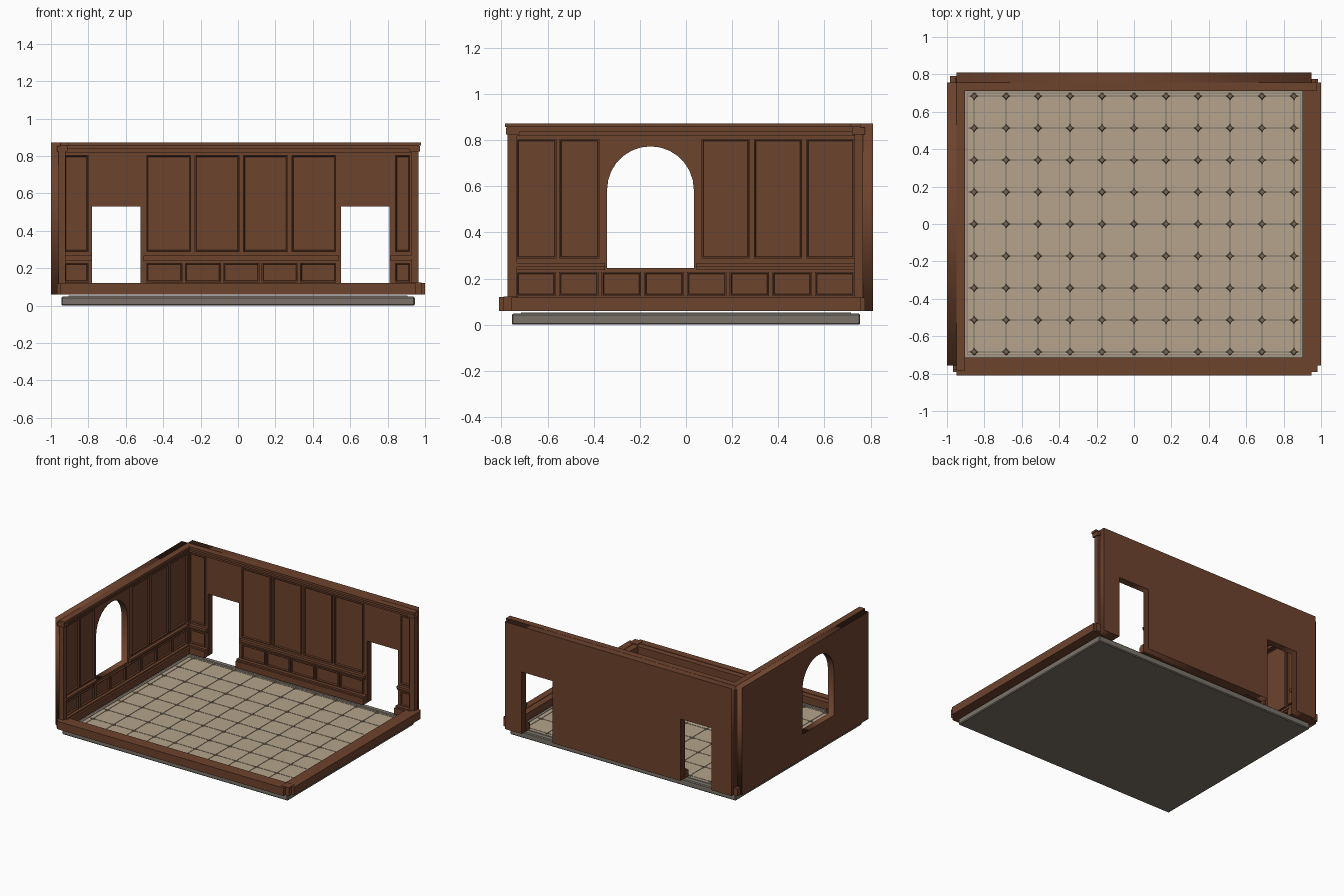
import bpy, bmesh, math
from mathutils import Matrix, Vector

cube = bpy.data.objects.get("Cube")
if cube:
    bpy.data.objects.remove(cube, do_unlink=True)


def material(name, color):
    m = bpy.data.materials.new(name)
    m.use_nodes = True
    m.diffuse_color = (*color, 1)
    m.node_tree.nodes["Principled BSDF"].inputs["Base Color"].default_value = (*color, 1)
    return m


WOOD = material("brown wood", (0.155, 0.056, 0.027))
STONE = material("grey stone", (0.195, 0.17, 0.14))
TILE = material("tan tile", (0.46, 0.37, 0.26))
INSERT = material("dark tile insert", (0.17, 0.13, 0.095))
BORDER = material("pale border", (0.36, 0.32, 0.25))

BX, BY = 0.95, 0.757          # inner wall faces
Z0, Z1, TOP = 0.06, 0.12, 0.872   # base bottom, base top, wall top

# Wall frames: local x runs along the wall, local y points into the room
BACK = Matrix(((1, 0, 0, 0), (0, -1, 0, BY), (0, 0, 1, 0), (0, 0, 0, 1)))
LEFT = Matrix(((0, 1, 0, -BX), (-1, 0, 0, 0), (0, 0, 1, 0), (0, 0, 0, 1)))


def finish(name, bm, mat, frame=Matrix()):
    bm.transform(frame)
    bmesh.ops.recalc_face_normals(bm, faces=bm.faces)
    me = bpy.data.meshes.new(name)
    bm.to_mesh(me)
    bm.free()
    me.materials.append(mat)
    ob = bpy.data.objects.new(name, me)
    bpy.context.collection.objects.link(ob)
    return ob


def add_box(bm, x, y, z):
    lo, hi = Vector((x[0], y[0], z[0])), Vector((x[1], y[1], z[1]))
    mat = Matrix.Translation((lo + hi) / 2) @ Matrix.Diagonal((*(hi - lo), 1))
    return bmesh.ops.create_cube(bm, size=1, matrix=mat)["verts"]


def boxes(name, items, mat=WOOD, frame=Matrix()):
    bm = bmesh.new()
    for item in items:
        add_box(bm, *item)
    return finish(name, bm, mat, frame)


def panels(name, spans, z, frame):
    """Raised mouldings around sunken fields."""
    bm = bmesh.new()
    for span in spans:
        verts = add_box(bm, span, (0, 0.014), z)
        face = max({f for v in verts for f in v.link_faces},
                   key=lambda f: f.calc_center_median().y)
        bmesh.ops.recalc_face_normals(bm, faces=list(bm.faces))
        bmesh.ops.inset_region(bm, faces=[face], thickness=0.008)
        bmesh.ops.inset_region(bm, faces=[face], thickness=0.005, depth=-0.01)
    finish(name, bm, WOOD, frame)


def split(a, b, n, gap):
    w = (b - a - gap * (n - 1)) / n
    return [(a + i * (w + gap), a + i * (w + gap) + w) for i in range(n)]


def wall(name, outlines, thick, frame):
    """Flat wall filled from closed outlines, inner ones being holes."""
    cu = bpy.data.curves.new(name, "CURVE")
    cu.dimensions, cu.fill_mode, cu.extrude = "2D", "BOTH", thick / 2
    for pts in outlines:
        sp = cu.splines.new("POLY")
        sp.points.add(len(pts) - 1)
        for p, (u, v) in zip(sp.points, pts):
            p.co = (u, v, 0, 1)
        sp.use_cyclic_u = True
    tmp = bpy.data.objects.new(name + " outline", cu)
    bpy.context.collection.objects.link(tmp)
    bpy.context.view_layer.update()
    me = bpy.data.meshes.new_from_object(tmp.evaluated_get(bpy.context.evaluated_depsgraph_get()))
    bm = bmesh.new()
    bm.from_mesh(me)
    bpy.data.objects.remove(tmp, do_unlink=True)
    bpy.data.meshes.remove(me)
    bmesh.ops.remove_doubles(bm, verts=bm.verts, dist=1e-5)
    upright = Matrix.Translation((0, -thick / 2, 0)) @ Matrix.Rotation(math.pi / 2, 4, "X")
    finish(name, bm, WOOD, frame @ upright)


# Back wall with two doorways
doors = [(-0.78, -0.52), (0.55, 0.81)]
outline = [(-BX, Z0)]
for a, b in doors:
    outline += [(a, Z0), (a, 0.53), (b, 0.53), (b, Z0)]
outline += [(BX, Z0), (BX, TOP), (-BX, TOP)]
wall("back_wall", [outline], 0.053, BACK)

# Side wall with an arched window (local x is -y)
mid, r, spring, sill = 0.154, 0.188, 0.585, 0.245
arch = [(mid - r, sill), (mid + r, sill)]
arch += [(mid + r * math.cos(math.pi * i / 14), spring + r * math.sin(math.pi * i / 14))
         for i in range(15)]
wall("side_wall", [[(-BY, Z0), (BY, Z0), (BY, TOP), (-BY, TOP)], arch], 0.05, LEFT)

# Wainscot panels
TALL, LOW = (0.287, 0.805), (0.125, 0.228)
ends = [(-0.93, -0.80), (0.84, 0.92)]
panels("back_tall_panels", ends + split(-0.49, 0.525, 4, 0.02), TALL, BACK)
panels("back_low_panels", ends + split(-0.49, 0.525, 5, 0.013), LOW, BACK)
panels("side_tall_panels", split(-0.73, -0.067, 3, 0.018) + split(0.375, 0.735, 2, 0.012), TALL, LEFT)
panels("side_low_panels", split(-0.73, 0.735, 8, 0.014), LOW, LEFT)

# Chair rails, in two steps
RAIL = [((0, 0.024), (0.25, 0.267)), ((0, 0.016), (0.238, 0.25))]
for name, spans, frame in (
        ("back_chair_rail", [(-BX, -0.78), (-0.505, 0.54), (0.815, 0.94)], BACK),
        ("side_chair_rail", [(-BY, -0.045), (0.352, 0.755)], LEFT)):
    boxes(name, [(s, d, z) for s in spans for d, z in RAIL], WOOD, frame)

# Cornices, end pilasters and skirting of both walls
for side, end, frame, skirt in (
        ("back", BX, BACK, [(-BX, -0.78), (-0.52, 0.55), (0.81, BX)]),
        ("side", BY, LEFT, [(-BY, BY)])):
    boxes(side + "_cornice", [
        ((-end, end + 0.028), (0, 0.047), (0.856, TOP + 0.001)),
        ((-end, end + 0.018), (0, 0.036), (0.837, 0.856)),
        ((-end, end + 0.008), (0, 0.022), (0.818, 0.837))], WOOD, frame)
    boxes(side + "_end_pilaster", [
        ((end - 0.025, end + 0.016), (-0.01, 0.027), (Z0, 0.825)),
        ((end - 0.035, end + 0.024), (-0.018, 0.038), (0.825, 0.854)),
        ((end - 0.035, end + 0.035), (-0.018, 0.04), (Z0, 0.118))], WOOD, frame)
    boxes(side + "_skirting", [(s, (0, 0.044), (Z0, 0.108)) for s in skirt]
          + [(s, (0, 0.03), (0.108, Z1)) for s in skirt], WOOD, frame)

# Post joining the two walls
boxes("corner_post", [((-0.958, -0.925), (0.73, 0.78), (Z0, 0.85)),
                      ((-0.985, -0.92), (0.725, 0.79), (Z0, 0.115))])

# Low curbs on the open sides, with a corner block
boxes("front_curb", [((-BX, BX), (-0.81, -BY), (Z0, Z1)),
                     ((-BX, BX), (-BY, -0.714), (Z0, 0.116))])
boxes("right_curb", [((BX, 1.0), (-BY, BY), (Z0, Z1)),
                     ((0.902, BX), (-BY, BY), (Z0, 0.116))])
boxes("curb_corner_block", [((0.915, 0.98), (-0.79, -0.725), (Z0, Z1 + 0.003))])

# Stone slab under the floor
slab = boxes("floor_slab", [((-0.945, 0.945), (-0.755, 0.755), (0, 0.048))], STONE)
bev = slab.modifiers.new("edge", "BEVEL")
bev.width, bev.segments = 0.006, 1

# Floor tiles with narrow joints
P, G = 0.171, 0.002
xs = [-0.89] + [P * k for k in range(-5, 6)] + [0.89]
ys = [-0.70] + [P * k for k in range(-4, 5)] + [0.70]
boxes("floor_tiles", [((a + G, b - G), (c + G, d - G), (0.045, 0.051))
                      for a, b in zip(xs, xs[1:]) for c, d in zip(ys, ys[1:])], TILE)

# Diamond inserts where the joints cross
bm = bmesh.new()
for x in xs[1:-1]:
    for y in ys[1:-1]:
        bmesh.ops.create_cone(bm, cap_ends=True, segments=4, radius1=0.022, radius2=0.014,
                              depth=0.005, matrix=Matrix.Translation((x, y, 0.0515)))
# Trim the outer row against the border
for s in (-1, 1):
    bmesh.ops.bisect_plane(bm, geom=bm.verts[:] + bm.edges[:] + bm.faces[:],
                           plane_co=(0, 0.70 * s, 0), plane_no=(0, s, 0), clear_outer=True)
finish("floor_inserts", bm, INSERT)

# Border strip around the tiles
boxes("floor_border", [((s * 0.8975 - 0.0075, s * 0.8975 + 0.0075), (-0.715, 0.715), (0.045, 0.053))
                       for s in (-1, 1)]
      + [((-0.89, 0.89), (s * 0.7075 - 0.0075, s * 0.7075 + 0.0075), (0.045, 0.053))
         for s in (-1, 1)], BORDER)
